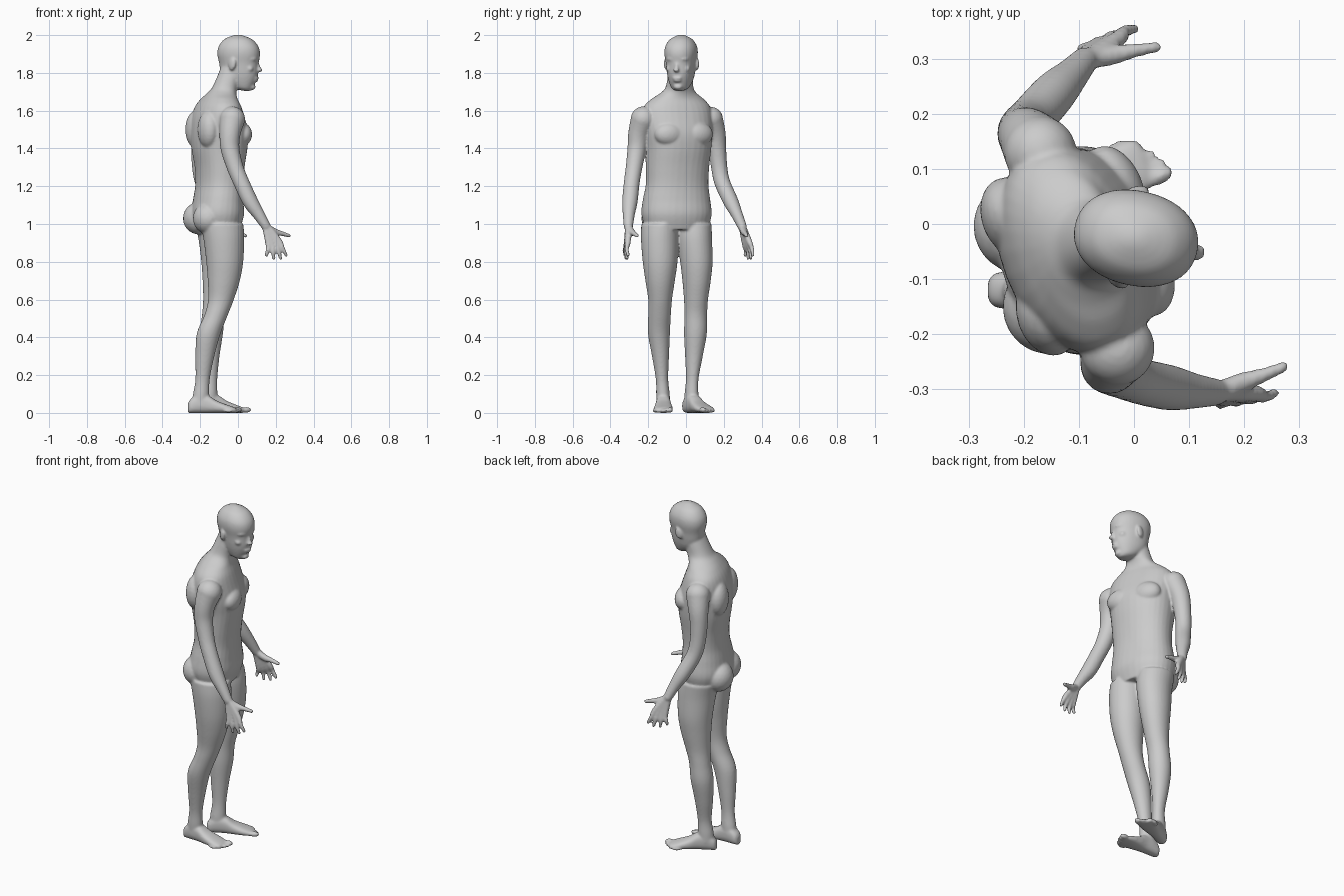
import bpy, bmesh, math
from mathutils import Vector, Matrix

bm = bmesh.new()
UP = Vector((0, 0, 1))


def spline(rows, n=5):
    """Catmull-Rom interpolation of rows of numbers."""
    out = []
    for i in range(len(rows) - 1):
        a, b, c, d = (rows[max(i - 1, 0)], rows[i], rows[i + 1],
                      rows[min(i + 2, len(rows) - 1)])
        for k in range(n):
            t = k / n
            out.append([q + .5 * t * (r - p + t * (2*p - 5*q + 4*r - s + t * (3*(q - r) + s - p)))
                        for p, q, r, s in zip(a, b, c, d)])
    return out + [list(rows[-1])]


def loft(rings, power=2.0, sides=32):
    """Skin closed rings given as (centre, u axis, v axis)."""
    loops = []
    for c, u, v in rings:
        loop = []
        for k in range(sides):
            a = 2 * math.pi * k / sides
            ca, sa = math.cos(a), math.sin(a)
            loop.append(bm.verts.new(c + u * math.copysign(abs(ca) ** (2 / power), ca)
                                     + v * math.copysign(abs(sa) ** (2 / power), sa)))
        loops.append(loop)
    for p, q in zip(loops, loops[1:]):
        for k in range(sides):
            j = (k + 1) % sides
            bm.faces.new((p[k], p[j], q[j], q[k]))
    bm.faces.new(loops[0])
    bm.faces.new(loops[-1])


def column(rows, power=2.0):
    """Level rings: z, x, y, half depth, half width, yaw in degrees."""
    rings = []
    for z, x, y, d, w, yaw in spline(rows):
        a = math.radians(yaw)
        rings.append((Vector((x, y, z)), Vector((math.cos(a), math.sin(a), 0)) * d,
                      Vector((-math.sin(a), math.cos(a), 0)) * w))
    loft(rings, power)


def blob(c, size, yaw=0, pitch=0):
    m = (Matrix.Translation(c) @ Matrix.Rotation(math.radians(yaw), 4, 'Z')
         @ Matrix.Rotation(math.radians(pitch), 4, 'Y') @ Matrix.Diagonal((*size, 1)))
    bmesh.ops.create_icosphere(bm, subdivisions=3, radius=1, matrix=m)


def tube(rows, sides=24):
    """Round limb through x, y, z, radius with rounded ends."""
    pts = spline(rows)
    pos = [Vector(p[:3]) for p in pts]
    rings = []
    for i, p in enumerate(pts):
        t = (pos[min(i + 1, len(pos) - 1)] - pos[max(i - 1, 0)]).normalized()
        u = t.cross(Vector((0, 1, 0))).normalized()
        rings.append((pos[i], u * p[3], t.cross(u) * p[3]))
    loft(rings, sides=sides)
    for p in (pts[0], pts[-1]):
        blob(p[:3], (p[3],) * 3)


# torso and neck
column([(.97, -.105, -.048, .11, .165, 12), (1.05, -.108, -.05, .135, .187, 13),
        (1.13, -.105, -.05, .126, .18, 15), (1.21, -.1, -.047, .118, .168, 17),
        (1.30, -.097, -.045, .124, .17, 18), (1.40, -.098, -.042, .14, .178, 20),
        (1.48, -.098, -.045, .143, .186, 21), (1.56, -.105, -.048, .128, .192, 21),
        (1.62, -.105, -.048, .108, .182, 21), (1.66, -.10, -.045, .088, .145, 20),
        (1.69, -.088, -.04, .076, .10, 15), (1.72, -.07, -.035, .068, .075, 5),
        (1.78, -.045, -.03, .065, .066, -8), (1.83, -.03, -.028, .06, .06, -12)], 2.2)
f, s = Vector((.94, .34, 0)), Vector((-.34, .94, 0))
for side in (-1, 1):
    # chest muscles, shoulder blades and buttocks
    blob(Vector((-.1, -.045, 1.475)) + f * .095 + s * side * .078, (.055, .085, .065), 20)
    blob(Vector((-.1, -.045, 1.50)) - f * .095 + s * side * .095, (.055, .075, .10), 20)
    blob(Vector((-.105, -.05, 1.03)) - f * .083 + s * side * .078, (.082, .085, .085), 13)

# head
HEAD = Matrix.Translation((0, -.025, 0)) @ Matrix.Rotation(math.radians(-13), 4, 'Z')
profile = [(1.705, .05, .022, .02), (1.72, .03, .048, .045), (1.76, .012, .086, .063),
           (1.80, .008, .1, .072), (1.85, .005, .105, .078), (1.90, .004, .114, .086),
           (1.94, .003, .106, .082), (1.975, .001, .078, .061), (1.993, 0, .042, .033),
           (2.002, 0, .012, .01)]
column([(z, *(HEAD @ Vector((c, 0, 0)))[:2], d, w, -13) for z, c, d, w in profile], 2.15)


def face(x, y, z, size, pitch=0, turn=0):
    blob(HEAD @ Vector((x, y, z)), size, -13 + turn, pitch)


face(.108, 0, 1.835, (.013, .011, .032), -22)     # nose bridge
face(.118, 0, 1.815, (.015, .016, .011))          # nose tip
face(.100, 0, 1.772, (.012, .026, .008))          # upper lip
face(.097, 0, 1.759, (.012, .022, .008))          # lower lip
face(.078, 0, 1.726, (.018, .024, .016))          # chin
for side in (-1, 1):
    face(.092, side * .032, 1.873, (.018, .03, .010), 0, side * 22)    # brow
    face(.074, side * .045, 1.822, (.02, .02, .018))                   # cheek
    face(-.012, side * .084, 1.845, (.021, .010, .033), 12, side * 20)  # ear

# legs
column([(1.0, -.085, -.14, .115, .096, 12), (.92, -.075, -.14, .108, .098, 10),
        (.80, -.07, -.137, .098, .092, 8), (.70, -.075, -.137, .085, .078, 5),
        (.60, -.09, -.137, .068, .063, 0), (.52, -.115, -.14, .062, .06, 0),
        (.42, -.155, -.143, .063, .058, 0), (.30, -.175, -.135, .05, .045, 0),
        (.18, -.187, -.127, .038, .033, 0), (.10, -.195, -.122, .043, .036, 0),
        (.05, -.2, -.12, .045, .036, 0)])
column([(1.0, -.12, .04, .11, .095, 12), (.92, -.105, .045, .105, .092, 15),
        (.80, -.1, .055, .095, .085, 18), (.70, -.105, .056, .083, .074, 20),
        (.60, -.117, .053, .068, .063, 22), (.52, -.13, .052, .06, .06, 25),
        (.42, -.141, .05, .062, .06, 25), (.30, -.147, .042, .05, .046, 25),
        (.18, -.146, .033, .038, .032, 27), (.10, -.15, .029, .043, .035, 27),
        (.05, -.152, .028, .045, .036, 27)])


def foot(heel, yaw, side):
    """side: +1 puts the big toe on the +v side."""
    a = math.radians(yaw)
    fw, sd = Vector((math.cos(a), math.sin(a), 0)), Vector((-math.sin(a), math.cos(a), 0))
    rows = [(0, .015, .05), (.012, .03, .07), (.05, .036, .10), (.10, .038, .096),
            (.15, .045, .066), (.20, .05, .046), (.24, .047, .032), (.255, .04, .024)]
    loft([(heel + fw * d + UP * h / 2, UP * h / 2, sd * w) for d, w, h in spline(rows)], 2.5)
    for k in range(5):
        r = (.015, .0115, .011, .010, .010)[k]
        p = heel + fw * (.262 - .003 * k * k) + sd * side * (.036 - .0205 * k)
        blob(p + UP * (r + .001), (.027, r, r), yaw)


foot(Vector((-.265, -.12, 0)), 0, 1)
foot(Vector((-.203, 0, 0)), 27, -1)

# arms
tube([(-.03, -.225, 1.555, .068), (-.042, -.25, 1.48, .056), (-.042, -.26, 1.40, .05),
      (-.015, -.275, 1.30, .044), (.018, -.287, 1.22, .042), (.065, -.297, 1.12, .041),
      (.11, -.303, 1.05, .032), (.147, -.305, .99, .025)])
tube([(-.17, .13, 1.555, .066), (-.19, .155, 1.48, .055), (-.2, .165, 1.40, .048),
      (-.2, .176, 1.30, .043), (-.185, .192, 1.22, .042), (-.145, .237, 1.12, .04),
      (-.113, .27, 1.05, .031), (-.09, .296, .99, .025)])


def hand(wrist, mirror, yaw):
    m = (Matrix.Translation(wrist) @ Matrix.Rotation(math.radians(yaw), 4, 'Z')
         @ Matrix.Diagonal((1, mirror, 1, 1)))

    def finger(*rows):
        tube([(*(m @ Vector(r[:3])), r[3]) for r in rows], 16)

    # palm bones sweep into the four fingers
    for k in range(4):
        knuckle = (.072 - .019 * k, -.002 - .003 * k, -.082 - .008 * k)
        tip = ((.108, .079, .042, .004)[k], -.002 - .005 * k, (-.155, -.172, -.172, -.155)[k])
        mid = [(p + q) / 2 - (.006 if i == 1 else 0)
               for i, (p, q) in enumerate(zip(knuckle, tip))]
        finger((.008 - .004 * k, 0, 0, .017), (*knuckle, .0155), (*mid, .0115), (*tip, .0095))
    finger((.012, .004, -.01, .018), (.05, .018, -.032, .018),
           (.09, .032, -.042, .013), (.124, .046, -.052, .0105))


hand((.147, -.305, .99), 1, 0)
hand((-.09, .296, .99), -1, 31)

# fuse every part into one smooth skin
bmesh.ops.recalc_face_normals(bm, faces=bm.faces[:])
mesh = bpy.data.meshes.new("body")
bm.to_mesh(mesh)
bm.free()
body = bpy.data.objects.new("body", mesh)
bpy.context.collection.objects.link(body)
fuse = body.modifiers.new("fuse", 'REMESH')
fuse.mode, fuse.voxel_size, fuse.use_smooth_shade = 'VOXEL', .006, True
soften = body.modifiers.new("soften", 'SMOOTH')
soften.factor, soften.iterations = .5, 7
